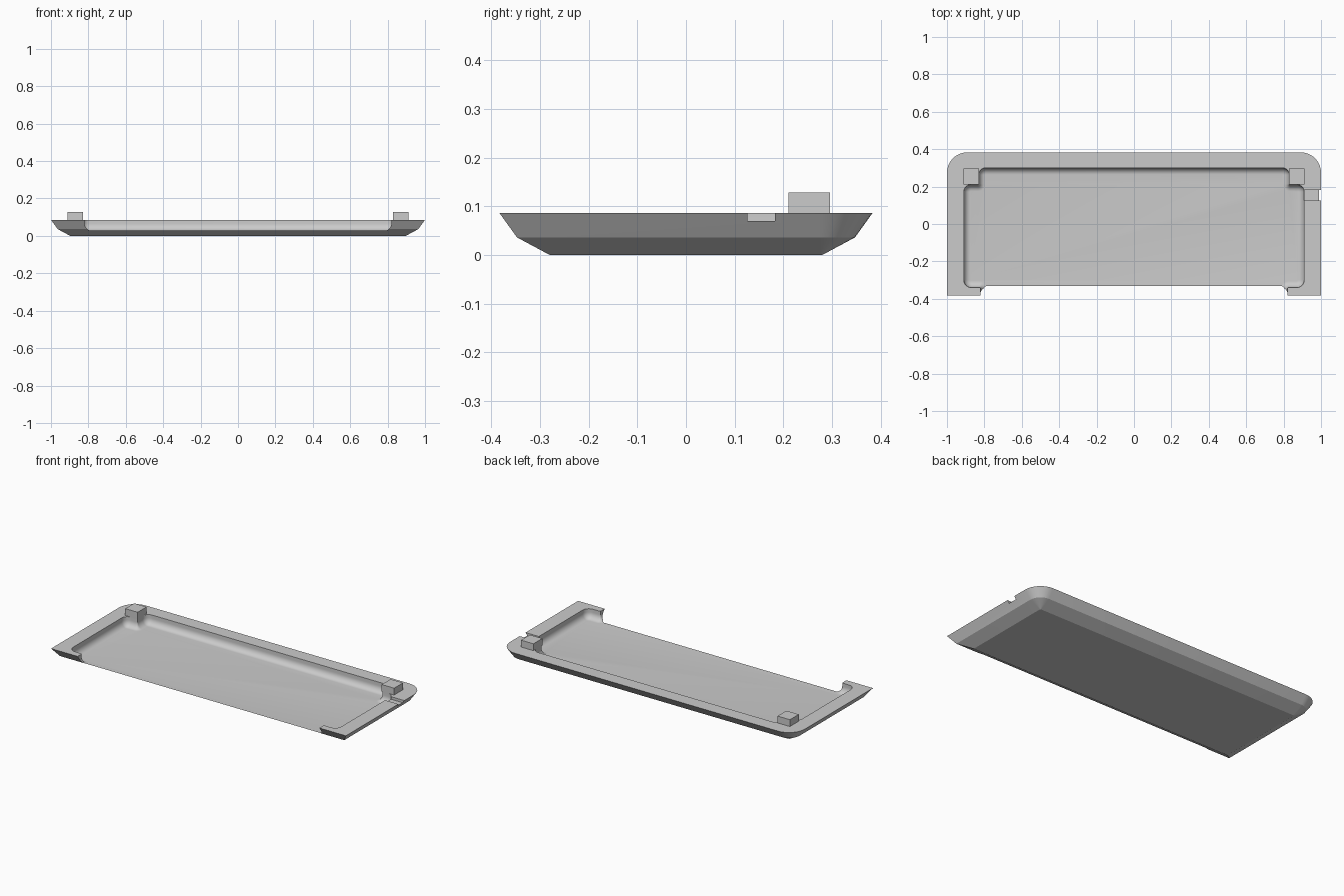
import bpy, bmesh, math
from mathutils import Vector

if "Cube" in bpy.data.objects:
    bpy.data.objects.remove(bpy.data.objects["Cube"])

grey = bpy.data.materials.new("plain grey")
grey.diffuse_color = (0.6, 0.6, 0.6, 1)
grey.use_nodes = True
grey.node_tree.nodes["Principled BSDF"].inputs["Base Color"].default_value = grey.diffuse_color


def outline(corners, d, steps=8):
    """Inset an axis-aligned counter-clockwise outline by d and round its corners.
    The front edge is not inset. Corners are (x, y, radius)."""
    n = len(corners)
    front = min(c[1] for c in corners)
    pts = [Vector(c[:2]) for c in corners]

    def normal(i):
        a, b = pts[i], pts[(i + 1) % n]
        if a.y == front and b.y == front:
            return Vector((0, 0))
        e = (b - a).normalized()
        return Vector((-e.y, e.x))

    result = []
    for i in range(n):
        p, r = pts[i], corners[i][2]
        q = p + d * (normal(i - 1) + normal(i))
        if r == 0:
            result.append(q)
            continue
        e1 = (p - pts[i - 1]).normalized()
        e2 = (pts[(i + 1) % n] - p).normalized()
        r += d if e1.x * e2.y - e1.y * e2.x < 0 else -d
        centre = q - e1 * r + e2 * r
        for k in range(steps + 1):
            t = math.pi / 2 * k / steps
            result.append(centre - e2 * r * math.cos(t) + e1 * r * math.sin(t))
    return result


def add_object(name, bm):
    bmesh.ops.recalc_face_normals(bm, faces=bm.faces)
    mesh = bpy.data.meshes.new(name)
    bm.to_mesh(mesh)
    bm.free()
    mesh.materials.append(grey)
    ob = bpy.data.objects.new(name, mesh)
    bpy.context.collection.objects.link(ob)
    return ob


def loft(name, corners, levels):
    """Stack inset outlines; levels are (z, inset) from bottom to top."""
    bm = bmesh.new()
    rings = [[bm.verts.new((p.x, p.y, z)) for p in outline(corners, d)]
             for z, d in levels]
    for lo, hi in zip(rings, rings[1:]):
        for i in range(len(lo)):
            j = (i + 1) % len(lo)
            bm.faces.new((lo[i], lo[j], hi[j], hi[i]))
    bm.faces.new(rings[0][::-1])
    bm.faces.new(rings[-1])
    return add_object(name, bm)


def box(name, lo, hi):
    bm = bmesh.new()
    bmesh.ops.create_cube(bm, size=1)
    for v in bm.verts:
        v.co = [(a + b) / 2 + c * (b - a) for a, b, c in zip(lo, hi, v.co)]
    return add_object(name, bm)


def cut(target, cutter):
    mod = target.modifiers.new("cut", 'BOOLEAN')
    mod.operation, mod.solver, mod.object = 'DIFFERENCE', 'EXACT', cutter
    bpy.context.view_layer.objects.active = target
    bpy.ops.object.modifier_apply(modifier=mod.name)
    bpy.data.objects.remove(cutter)


def mirrored(half):
    """Complete the right half of an outline with its left half."""
    return half + [(-x, y, r) for x, y, r in reversed(half)]


TOP, FLOOR = 0.086, 0.028

# Tray body: two bevelled bands, rounded back corners, flat front
tray = loft("tray", mirrored([(1, -0.383, 0), (1, 0.383, 0.108)]),
            [(0, 0.103), (0.036, 0.036), (TOP, 0)])

# Cavity: open at the front, filleted floor, notched round the back posts
levels = [(0.15, 0)]
for k in range(9):
    t = math.pi / 2 * k / 8
    levels.append((0.066 - (0.066 - FLOOR) * math.sin(t), 0.035 * (1 - math.cos(t))))
cavity = loft("cavity_cutter", mirrored([
    (0.82, -0.5, 0), (0.82, -0.34, 0.005), (0.91, -0.34, 0.042),
    (0.91, 0.21, 0.038), (0.83, 0.21, 0.005), (0.83, 0.3, 0.038)]), levels[::-1])
cut(tray, cavity)

# Small slot through the right rim
cut(tray, box("slot_cutter", (0.88, 0.126, 0.07), (1.1, 0.183, 0.2)))

bpy.ops.object.select_all(action='DESELECT')
tray.select_set(True)
bpy.context.view_layer.objects.active = tray
bpy.ops.object.shade_smooth_by_angle(angle=math.radians(25))

# Pegs on the back corner posts
for side, x in (("left", -0.87), ("right", 0.87)):
    box(side + "_peg", (x - 0.042, 0.21, TOP), (x + 0.042, 0.296, 0.128))
